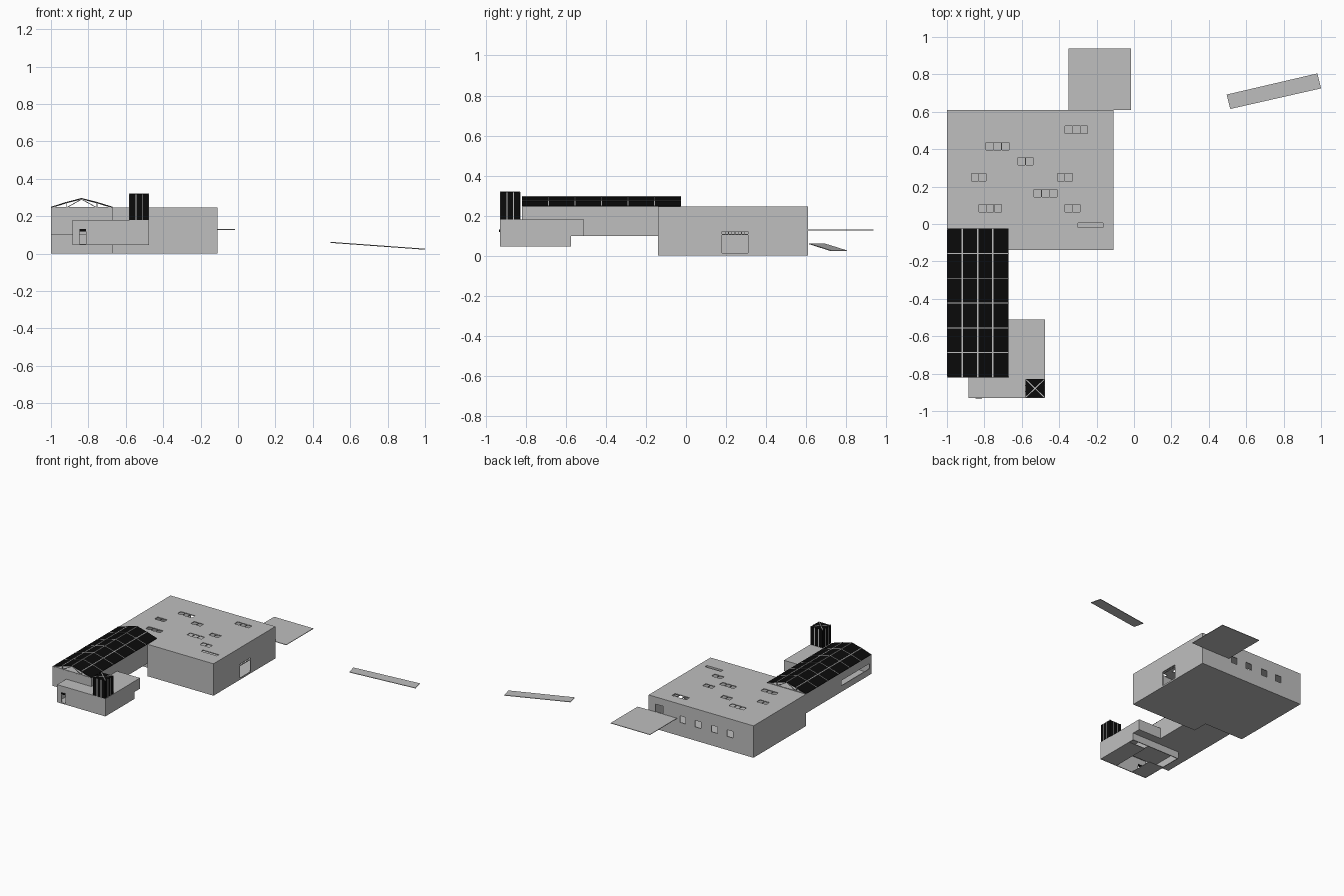
import bpy
import bmesh
from mathutils import Vector

if "Cube" in bpy.data.objects:
    bpy.data.objects.remove(bpy.data.objects["Cube"], do_unlink=True)


def material(name, value):
    m = bpy.data.materials.new(name)
    m.use_nodes = True
    colour = (value, value, value, 1)
    m.diffuse_color = colour
    m.node_tree.nodes["Principled BSDF"].inputs["Base Color"].default_value = colour
    return m


GREY = material("concrete grey", 0.52)
BLACK = material("panel black", 0.003)


def finish(name, bm, mat):
    bmesh.ops.recalc_face_normals(bm, faces=bm.faces)
    mesh = bpy.data.meshes.new(name)
    bm.to_mesh(mesh)
    bm.free()
    mesh.materials.append(mat)
    ob = bpy.data.objects.new(name, mesh)
    bpy.context.collection.objects.link(ob)
    return ob


def prism(bm, points, shift):
    """Polygon extruded along a vector."""
    face = bm.faces.new([bm.verts.new(p) for p in points])
    made = bmesh.ops.extrude_face_region(bm, geom=[face], use_keep_orig=True)["geom"]
    verts = [g for g in made if isinstance(g, bmesh.types.BMVert)]
    bmesh.ops.translate(bm, verts=verts, vec=shift)


def box(bm, x0, x1, y0, y1, z0, z1):
    prism(bm, [(x0, y0, z0), (x1, y0, z0), (x1, y1, z0), (x0, y1, z0)], (0, 0, z1 - z0))


def beam(bm, a, b, w):
    """Square bar between two points."""
    a, b = Vector(a), Vector(b)
    d = (b - a).normalized()
    side = d.cross(Vector((0, 0, 1)) if abs(d.z) < 0.9 else Vector((0, 1, 0))).normalized()
    up = side.cross(d)
    s, u = side * w / 2, up * w / 2
    prism(bm, [a + s + u, a - s + u, a - s - u, a + s - u], b - a)


def cut(ob, boxes):
    """Subtract separate boxes and bake the result."""
    bm = bmesh.new()
    for b in boxes:
        box(bm, *b)
    cutter = finish("cutter", bm, GREY)
    cutter.hide_render = True
    mod = ob.modifiers.new("cut", "BOOLEAN")
    mod.operation, mod.solver, mod.object = "DIFFERENCE", "EXACT", cutter
    bpy.context.view_layer.update()
    baked = bpy.data.meshes.new_from_object(ob.evaluated_get(bpy.context.evaluated_depsgraph_get()))
    ob.modifiers.clear()
    ob.data = baked
    bpy.data.objects.remove(cutter, do_unlink=True)


T = 0.006
W, E = -1.0, -0.67           # wing sides
F, B = -0.82, -0.025         # wing ends
ROOF = 0.245

# Main hall: hollow, with a corner left out for the wing
bm = bmesh.new()
foot = [(W, B), (E, B), (E, -0.14), (-0.11, -0.14), (-0.11, 0.61), (W, 0.61)]
prism(bm, [(x, y, 0) for x, y in foot], (0, 0, ROOF))
hall = finish("main_hall", bm, GREY)
cut(hall, [(W + T, -0.11 - T, B + T, 0.61 - T, T, ROOF - T)])

# Roof lights in rows of two or three, wall windows and doors
lights = [(-0.79, 0.395, 3), (-0.37, 0.485, 3), (-0.535, 0.145, 3), (-0.83, 0.065, 3),
          (-0.62, 0.315, 2), (-0.87, 0.23, 2), (-0.41, 0.23, 2), (-0.37, 0.065, 2)]
holes = [(-0.30, -0.165, -0.025 + T, 0.005, ROOF - 0.02, ROOF + 0.02)]
for x, y, n in lights:
    for i in range(n):
        holes.append((x + i * 0.042, x + i * 0.042 + 0.038, y, y + 0.04, ROOF - 0.02, ROOF + 0.02))
for x in (-0.40, -0.53, -0.67, -0.80):
    holes.append((x - 0.025, x + 0.025, 0.59, 0.63, 0.105, 0.155))
holes.append((-0.23, -0.17, 0.59, 0.63, 0.132, 0.19))
holes.append((-0.13, -0.09, 0.18, 0.31, 0.012, 0.12))
cut(hall, holes)

# Slatted strip over the side door
bm = bmesh.new()
beam(bm, (-0.113, 0.18, 0.105), (-0.113, 0.31, 0.105), 0.004)
for i in range(1, 8):
    y = 0.18 + i * 0.13 / 8
    beam(bm, (-0.113, y, 0.105), (-0.113, y, 0.12), 0.003)
finish("side_door_slats", bm, GREY)

# Raised wing with a long window on its right side
bm = bmesh.new()
box(bm, W, E, F, B, 0.098, ROOF)
wing = finish("raised_wing", bm, GREY)
cut(wing, [(W + T, E - T, F + T, B - T, 0.098 + T, ROOF - T)])
cut(wing, [(W - 0.02, W + 0.02, -0.80, -0.46, 0.145, 0.185)])

# Wing roof: black panels on a faceted arch, with grey bars
arch = [(W, ROOF), (-0.918, 0.271), (-0.836, 0.292), (-0.754, 0.271), (E, ROOF)]
rows = [F + i * (B - F) / 6 for i in range(7)]
panels, bars, truss = bmesh.new(), bmesh.new(), bmesh.new()
for (xa, za), (xb, zb) in zip(arch, arch[1:]):
    for y0, y1 in zip(rows, rows[1:]):
        prism(panels, [(xa, y0, za), (xb, y0, zb), (xb, y1, zb), (xa, y1, za)], (0, 0, 0.003))
    for y in rows[1:-1]:
        beam(bars, (xa, y, za + 0.0025), (xb, y, zb + 0.0025), 0.005)
for x, z in arch[1:-1]:
    beam(bars, (x, F, z + 0.001), (x, B, z + 0.001), 0.008)
for y in (F + 0.003, B - 0.003):
    webs = arch + [(W, ROOF + 0.002)]
    for (xa, za), (xb, zb) in zip(webs, webs[1:]):
        beam(truss, (xa, y, za), (xb, y, zb), 0.005)
    for s in (-1, 1):
        mid = -0.836 + s * 0.082
        beam(truss, (mid, y, 0.271), (mid, y, ROOF), 0.004)
        beam(truss, (mid, y, ROOF), (-0.836, y, 0.29), 0.004)
finish("roof_panels", panels, BLACK)
finish("roof_bars", bars, GREY)
finish("roof_truss", truss, GREY)

# Entrance block: open underneath, rear part raised
bm = bmesh.new()
side = [(-0.93, 0.045), (-0.575, 0.045), (-0.575, 0.098), (-0.51, 0.098), (-0.51, 0.18), (-0.93, 0.18)]
prism(bm, [(-0.885, y, z) for y, z in side], (0.41, 0, 0))
block = finish("entrance_block", bm, GREY)
cut(block, [(-0.885 + T, -0.475 - T, -0.93 + T, -0.575 - T, 0.02, 0.18 - T)])
cut(block, [(-0.848, -0.812, -0.95, -0.91, 0.052, 0.13)])
bm = bmesh.new()
box(bm, -0.88, -0.76, -0.925, -0.74, 0.046, 0.05)
box(bm, -0.62, -0.48, -0.925, -0.62, 0.046, 0.05)
finish("entrance_floor", bm, GREY)
bm = bmesh.new()
box(bm, -0.848, -0.812, -0.934, -0.926, 0.118, 0.13)
finish("entrance_door_head", bm, BLACK)

# Black tower with grey glazing bars and a crossed top
x0, x1, y0, y1, z0, z1 = -0.58, -0.478, -0.928, -0.83, 0.18, 0.318
bm = bmesh.new()
box(bm, x0, x1, y0, y1, z0, z1)
finish("tower", bm, BLACK)
bm = bmesh.new()
for t in (1 / 3, 2 / 3):
    x, y = x0 + t * (x1 - x0), y0 + t * (y1 - y0)
    for p in ((x, y0), (x, y1), (x0, y), (x1, y)):
        beam(bm, (*p, z0), (*p, z1), 0.005)
beam(bm, (x0, y0, z1), (x1, y1, z1), 0.005)
beam(bm, (x0, y1, z1), (x1, y0, z1), 0.005)
finish("tower_bars", bm, GREY)

# Rear platform and the separate sloping ramp
bm = bmesh.new()
box(bm, -0.35, -0.017, 0.61, 0.938, 0.126, 0.13)
finish("rear_platform", bm, GREY)
bm = bmesh.new()
prism(bm, [(0.495, 0.692, 0.057), (0.515, 0.615, 0.057), (1, 0.725, 0.022), (0.98, 0.805, 0.022)], (0, 0, 0.004))
finish("ramp", bm, GREY)
